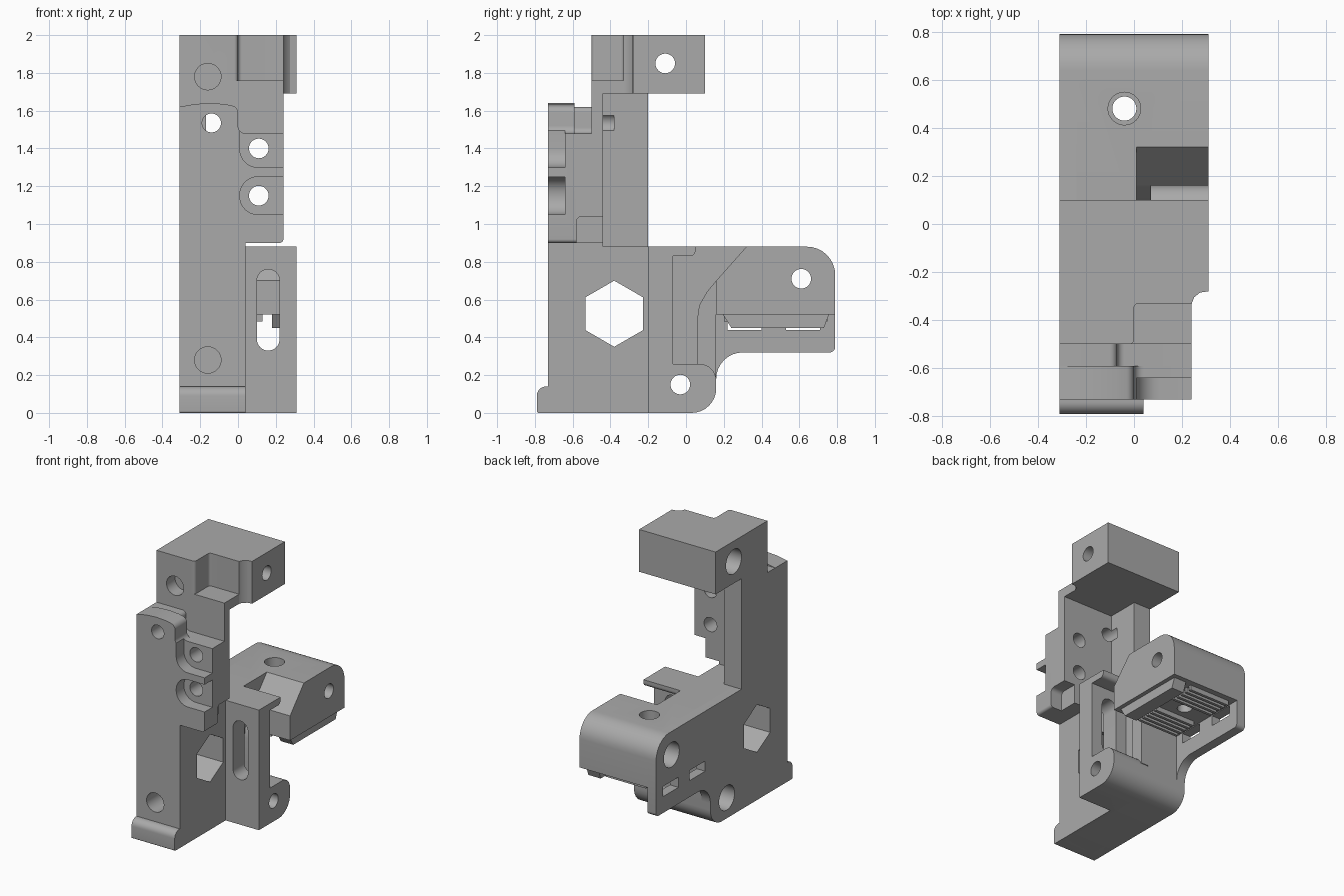
import bpy, bmesh, math
from mathutils import Vector

cube = bpy.data.objects.get("Cube")
if cube:
    bpy.data.objects.remove(cube, do_unlink=True)

grey = bpy.data.materials.new("plain grey")
grey.use_nodes = True
GREY = (0.4, 0.4, 0.4, 1)
grey.diffuse_color = GREY
for node in grey.node_tree.nodes:
    if node.type == 'BSDF_PRINCIPLED':
        node.inputs["Base Color"].default_value = GREY

# Maps a 2D profile point plus depth to 3D for each extrusion axis
AXES = {'x': lambda a, b, d: (d, a, b),
        'y': lambda a, b, d: (a, d, b),
        'z': lambda a, b, d: (a, b, d)}


def rounded(points, steps=8):
    """Round right-angled corners given as (a, b, radius)."""
    out = []
    for i, p in enumerate(points):
        if len(p) == 2:
            out.append(p)
            continue
        c, r = Vector(p[:2]), p[2]
        u = (Vector(points[i - 1][:2]) - c).normalized()
        v = (Vector(points[(i + 1) % len(points)][:2]) - c).normalized()
        for k in range(steps + 1):
            t = math.pi / 2 * k / steps
            out.append(tuple(c + r * (u + v) - r * (u * math.sin(t) + v * math.cos(t))))
    return out


def prism(name, axis, points, lo, hi):
    bm = bmesh.new()
    place = AXES[axis]
    pts = rounded(points)
    rings = [[bm.verts.new(place(a, b, d)) for a, b in pts] for d in (lo, hi)]
    bm.faces.new(rings[0])
    bm.faces.new(rings[1])
    for i in range(len(pts)):
        j = (i + 1) % len(pts)
        bm.faces.new((rings[0][i], rings[0][j], rings[1][j], rings[1][i]))
    bmesh.ops.recalc_face_normals(bm, faces=bm.faces)
    mesh = bpy.data.meshes.new(name)
    bm.to_mesh(mesh)
    bm.free()
    mesh.materials.append(grey)
    ob = bpy.data.objects.new(name, mesh)
    bpy.context.collection.objects.link(ob)
    return ob


def box(name, x, y, z):
    return prism(name, 'x', [(y[0], z[0]), (y[1], z[0]), (y[1], z[1]), (y[0], z[1])], *x)


def disc(a, b, r, n=32, turn=0):
    return [(a + r * math.cos(turn + math.tau * k / n),
             b + r * math.sin(turn + math.tau * k / n)) for k in range(n)]


def cut(parts, axis, points, lo, hi):
    tool = prism("cutter", axis, points, lo, hi)
    tool.hide_render = True
    for ob in parts:
        bpy.context.view_layer.objects.active = ob
        mod = ob.modifiers.new("cut", 'BOOLEAN')
        mod.operation = 'DIFFERENCE'
        mod.solver = 'EXACT'
        mod.object = tool
        bpy.ops.object.modifier_apply(modifier=mod.name)
    bpy.data.objects.remove(tool, do_unlink=True)


L, R = -0.31, 0.31

# Lower body, side plate and foot
side_plate = prism("side_plate", 'x', [
    (-0.73, 0), (0.16, 0, 0.13), (0.16, 0.32, 0.14), (0.79, 0.32, 0.03),
    (0.79, 0.88, 0.15), (-0.73, 0.88)], L, -0.24)
lower_body = prism("lower_body", 'x', [
    (-0.73, 0), (0.16, 0, 0.13), (0.16, 0.88), (-0.73, 0.88)], L, 0.01)
lower_front = box("lower_front", (0, 0.04), (-0.73, -0.2), (0, 0.88))
foot = prism("foot", 'x', [
    (-0.79, 0, 0.01), (-0.72, 0), (-0.72, 0.14), (-0.79, 0.14, 0.05)], L, 0.04)

# Slotted bracket with lip, ear and rib
bracket_wall = box("bracket_wall", (0, R), (-0.2, -0.07), (0, 0.88))
bracket_lip = prism("bracket_lip", 'x', [
    (-0.2, 0.83), (0.05, 0.83, 0.03), (0.05, 0.88), (-0.2, 0.88)], 0, R)
ear = prism("ear", 'x', [
    (-0.2, 0), (0.16, 0, 0.13), (0.16, 0.26, 0.09), (-0.2, 0.26)], 0, R)
rib = prism("rib", 'x', [
    (0.06, 0.2), (0.16, 0.2), (0.16, 0.7), (0.11, 0.64), (0.07, 0.57), (0.06, 0.5)], 0, 0.07)

# Rear clamp block, with wedge and gripping teeth underneath
rear_block = prism("rear_block", 'x', [
    (0.16, 0.52), (0.79, 0.52), (0.79, 0.88, 0.15), (0.32, 0.88), (0.16, 0.7)], 0.01, R)
rear_block_inner = prism("rear_block_inner", 'x', [
    (0.1, 0.52), (0.79, 0.52), (0.79, 0.88, 0.15), (0.1, 0.88)], L, 0.01)
wedge = prism("clamp_wedge", 'x', [
    (0.19, 0.53), (0.24, 0.45), (0.73, 0.45), (0.76, 0.53)], 0.18, 0.28)
for start in (0.2, 0.56):
    for k in range(5):
        y = start + k * 0.042
        box("clamp_tooth", (-0.2, 0.13), (y, y + 0.02), (0.485, 0.53))

# Column and upper plate
column = box("column", (L, -0.17), (-0.45, -0.2), (0.87, 1.7))
upper_plate = box("upper_plate", (L, 0.24), (-0.5, -0.44), (0.9, 1.76))

# Front slab in two depths
front_slab = prism("front_slab", 'y', [
    (L, 0), (0.04, 0), (0.04, 0.9), (0.24, 0.9, 0.02), (0.24, 1.48), (0, 1.48, 0.04),
    (0, 1.62, 0.03), (-0.07, 1.635), (-0.15, 1.64), (-0.23, 1.635), (L, 1.62)], -0.73, -0.59)
slab_back = prism("slab_back", 'y', [
    (L, 0.88), (0.04, 0.88), (0.04, 0.9), (0.24, 0.9, 0.02), (0.24, 1.48),
    (-0.07, 1.48, 0.03), (-0.07, 1.62, 0.03), (L, 1.62)], -0.6, -0.44)

# Top block with front notch and shelf
top_block = prism("top_block", 'z', [
    (L, -0.5), (0, -0.5, 0.02), (0, -0.33, 0.02), (0.24, -0.33), (0.25, -0.305),
    (0.275, -0.285), (R, -0.28), (R, 0.1), (L, 0.1)], 1.69, 2)
top_shelf = box("top_shelf", (-0.01, 0.24), (-0.5, -0.3), (1.69, 1.76))

# Hexagonal window
hexed = [side_plate, lower_body, lower_front]
cut(hexed, 'x', disc(-0.38, 0.525, 0.175, 6, math.pi / 2), -0.5, 0.5)

# Cross holes with counterbores on the outer side
cross = [(0.61, 0.71, [side_plate, rear_block, rear_block_inner]),
         (-0.03, 0.15, [side_plate, lower_body, ear, bracket_wall]),
         (-0.11, 1.85, [top_block])]
for y, z, parts in cross:
    cut(parts, 'x', disc(y, z, 0.052), -0.5, 0.5)
    bored = [p for p in parts if p in (side_plate, lower_body, rear_block_inner, top_block)]
    cut(bored, 'x', disc(y, z, 0.09), -0.5, -0.16)

# Vertical hole through the clamp block
cut([rear_block_inner, rear_block], 'z', disc(-0.04, 0.48, 0.05), 0, 1)
cut([rear_block_inner, rear_block], 'z', disc(-0.04, 0.48, 0.068), 0.8, 1)

# Strap windows in the side plate
for y in (0.22, 0.53):
    cut([side_plate], 'x', [(y, 0.44), (y + 0.18, 0.44), (y + 0.18, 0.515), (y, 0.515)], -0.5, 0)

# Upright slot in the bracket
cut([bracket_wall], 'y', [
    (0.1, 0.33, 0.0599), (0.22, 0.33, 0.0599), (0.22, 0.76, 0.0599), (0.1, 0.76, 0.0599)], -0.4, 0)

# Rounded pockets around the two mounting holes
for z, top in ((1.4, 1.6), (1.15, 1.25)):
    cut([front_slab], 'y', [
        (0.01, z - 0.1, 0.095), (0.4, z - 0.1), (0.4, top),
        (0.01, top, 0.095)], -0.9, -0.64)
    cut([front_slab, slab_back, upper_plate], 'y', disc(0.11, z, 0.052), -0.9, -0.3)

# Screw holes in the front
cut([front_slab, slab_back, upper_plate, column], 'y', disc(-0.14, 1.535, 0.05), -0.9, -0.38)
cut([top_block], 'y', disc(-0.16, 1.78, 0.07), -0.6, -0.4)
cut([upper_plate], 'y', disc(-0.16, 1.78, 0.07), -0.6, -0.4)
cut([front_slab, lower_body], 'y', disc(-0.16, 0.28, 0.07), -0.9, -0.55)

# Relief under the mounting pad
cut([slab_back, upper_plate], 'x', [
    (-0.58, 0.8), (-0.3, 0.8), (-0.3, 1.04), (-0.58, 1.04, 0.03)], 0.15, 0.4)

bpy.ops.object.select_all(action='DESELECT')
for ob in bpy.context.collection.objects:
    if ob.type == 'MESH' and grey.name in ob.data.materials:
        ob.select_set(True)
        bpy.context.view_layer.objects.active = ob
bpy.ops.object.shade_smooth_by_angle(angle=math.radians(30))
